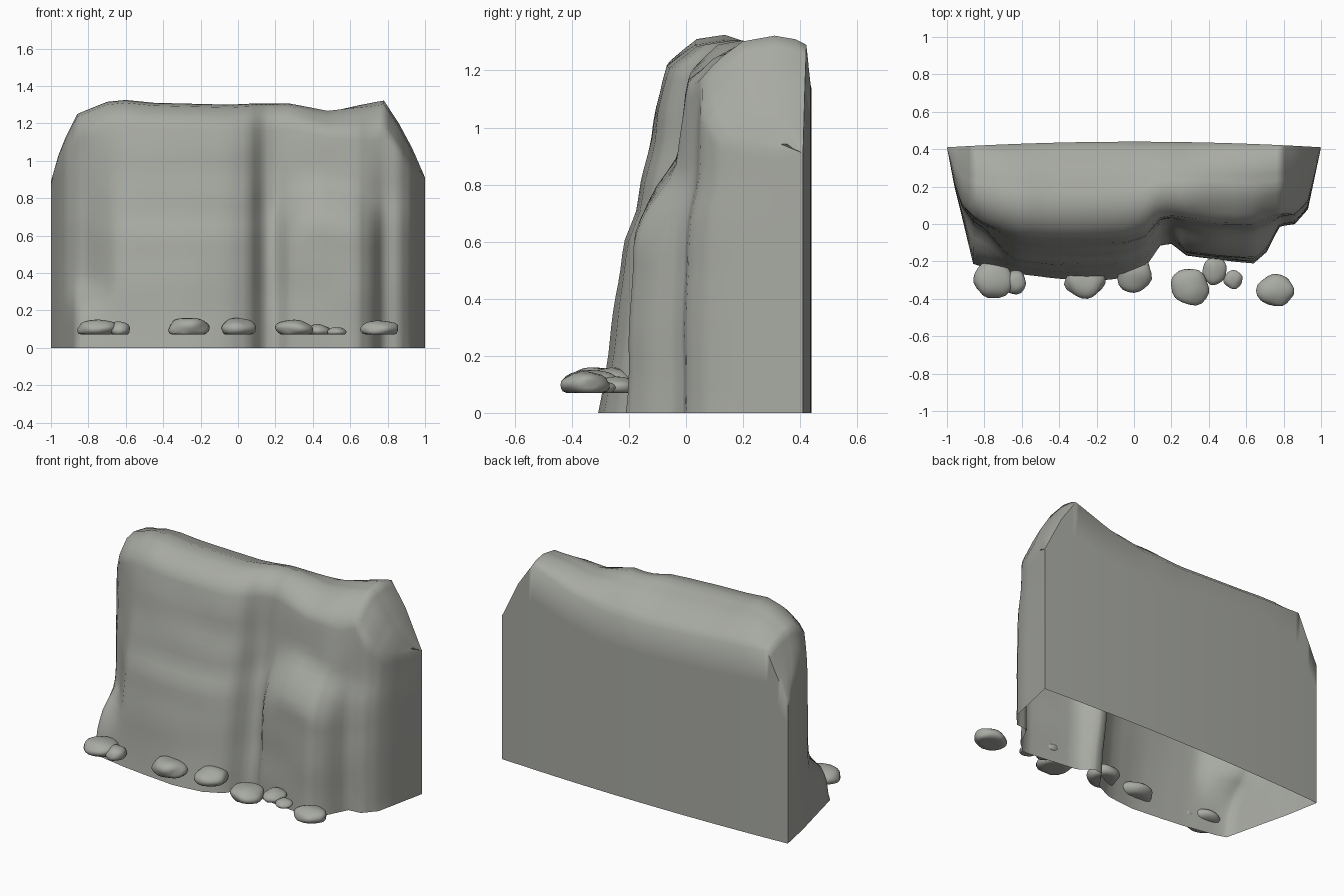
import bpy, bmesh, math
from mathutils import Vector, noise

cube = bpy.data.objects.get("Cube")
if cube:
    bpy.data.objects.remove(cube, do_unlink=True)

stone = bpy.data.materials.new("grey stone")
stone.use_nodes = True
COLOUR = (0.39, 0.40, 0.365, 1)
stone.diffuse_color = COLOUR
stone.node_tree.nodes["Principled BSDF"].inputs["Base Color"].default_value = COLOUR


def lerp(points, t):
    """Piecewise linear lookup; each point is (key, value, ...)."""
    for a, b in zip(points, points[1:]):
        if t <= b[0]:
            f = max(0, (t - a[0]) / (b[0] - a[0]))
            return [p + (q - p) * f for p, q in zip(a[1:], b[1:])]
    return list(points[-1][1:])


def ramp(t, start, end):
    return min(1, max(0, (t - start) / (end - start)))


def finish(name, bm, angle):
    mesh = bpy.data.meshes.new(name)
    bm.to_mesh(mesh)
    bm.free()
    mesh.materials.append(stone)
    obj = bpy.data.objects.new(name, mesh)
    bpy.context.collection.objects.link(obj)
    bpy.ops.object.select_all(action='DESELECT')
    obj.select_set(True)
    bpy.context.view_layer.objects.active = obj
    bpy.ops.object.shade_smooth_by_angle(angle=math.radians(angle))


# Cliff plan: x, front y at the foot, front y at the rim, crest height
PLAN = [(-1, .41, .41, .89), (-.96, .2, .22, 1.03), (-.92, .04, .1, 1.13),
        (-.86, -.21, .04, 1.25), (-.8, -.23, 0, 1.275), (-.7, -.25, -.03, 1.315),
        (-.6, -.27, -.06, 1.325), (-.45, -.29, -.07, 1.31), (-.25, -.305, -.07, 1.305),
        (-.05, -.285, -.06, 1.3), (.06, -.235, -.03, 1.305), (.14, -.12, .03, 1.305),
        (.2, -.11, .04, 1.305), (.28, -.17, .03, 1.305), (.48, -.19, .02, 1.275),
        (.64, -.21, .01, 1.3), (.71, -.15, .03, 1.31), (.78, -.01, .05, 1.322),
        (.86, 0, .06, 1.2), (.93, .08, .12, 1.07), (1, .41, .41, .91)]
# How far the face has leaned back at each height, for each mass
MAIN_LEAN = [(0, 0), (.2, .13), (.4, .23), (.6, .36), (.7, .55), (.8, .61),
             (.95, .78), (1.05, .82), (1.22, 1)]
CORNER_LEAN = [(0, 0), (.15, .1), (.25, .33), (.34, .82), (.6, .9), (1.2, 1)]
GROOVE_LEAN = [(0, 0), (.3, .3), (.6, .55), (.75, .85), (1.2, 1)]
BUTTRESS_LEAN = [(0, 0), (.6, .1), (.72, .35), (.84, .78), (1, .87), (1.2, 1)]
# Height of the buttress ledge along x, and of the back wall's upper edge
LEDGE = [(.14, .68), (.28, .73), (.4, .83), (.55, .79), (.72, .72)]
BACK_EDGE = [(-1, .89), (-.86, 1.18), (-.7, 1.17), (0, 1.13), (.3, 1.14), (.55, 1.2),
             (.78, 1.29), (.88, 1.15), (1, .91)]
ROWS, CAP, BACK = 24, 10, 6


def front_lean(x, z):
    main = lerp(MAIN_LEAN, z)[0]
    groove = lerp(GROOVE_LEAN, z)[0]
    if x > .14:
        shift = (.75 - lerp(LEDGE, x)[0]) * min(1, z / .5)
        buttress = lerp(BUTTRESS_LEAN, z + shift)[0]
        return groove + (buttress - groove) * ramp(x, .19, .27)
    corner = ramp(x, -.66, -.8)
    hollow = ramp(x, .06, .14)
    return main + (lerp(CORNER_LEAN, z)[0] - main) * corner + (groove - main) * hollow


def column(x):
    foot, rim, crest = lerp(PLAN, x)
    back_y = .41 + .03 * (1 - x * x)
    back_z = min(lerp(BACK_EDGE, x)[0], crest)
    depth = back_y - rim
    flank = ramp(x, .3, .75)
    shoulder = crest - min(.09 + .09 * flank ** 2, .4 * depth)
    pts = []
    for i in range(ROWS + 1):
        z = shoulder * i / ROWS
        y = foot + (rim - foot) * front_lean(x, z)
        y += .008 * noise.noise(Vector((x * 3, 0, z * 5))) * min(1, depth * 3)
        pts.append((x, y, z))
    # rounded crown, then down the back
    drop = crest - back_z
    crown = [(0, shoulder), (.2, crest - (.015 + .06 * flank) * min(1, depth * 3)),
             (.4, crest - .02 * flank), (.7, crest - .3 * drop * (1 - flank)),
             (.9, back_z + (.3 + .3 * flank) * drop), (1, back_z)]
    for i in range(1, CAP + 1):
        f = i / CAP
        pts.append((x, rim + depth * f, lerp(crown, f)[0]))
    for i in range(1, BACK + 1):
        pts.append((x, back_y, back_z * (1 - i / BACK)))
    return pts


xs = []
for a, b in zip(PLAN, PLAN[1:]):
    xs += [a[0] + (b[0] - a[0]) * k / 3 for k in range(3)]
xs.append(1)

# Cliff shell, open underneath
bm = bmesh.new()
grid = [[bm.verts.new(p) for p in column(x)] for x in xs]
for a, b in zip(grid, grid[1:]):
    for i in range(len(a) - 1):
        bm.faces.new((a[i], b[i], b[i + 1], a[i + 1]))
face = [v for col in grid[2:-2] for v in col[1:ROWS + 2]]
bmesh.ops.smooth_vert(bm, verts=face, factor=.4, use_axis_y=True)
# close each end column onto its single corner edge
for v in grid[0] + grid[-1]:
    v.co.y = .41
bmesh.ops.remove_doubles(bm, verts=bm.verts, dist=.0005)
finish("cliff", bm, 68)

# Fallen rocks: x, y, half width, half depth, top height
ROCKS = [(-.75, -.295, .105, .105, .15), (-.635, -.31, .055, .065, .14), (-.265, -.31, .105, .09, .16),
         (0, -.265, .095, .095, .155), (.3, -.335, .1, .1, .15), (.43, -.25, .065, .075, .125),
         (.53, -.295, .05, .05, .11), (.76, -.355, .1, .085, .145)]
GROUND = .07
for n, (x, y, w, d, top) in enumerate(ROCKS, 1):
    bm = bmesh.new()
    bmesh.ops.create_icosphere(bm, subdivisions=3, radius=1)
    offset = Vector((n * 7.3, n * 2.1, 0))
    for v in bm.verts:
        p = v.co * (1 + .18 * noise.noise(v.co * 1.1 + offset))
        height = top - GROUND
        v.co = (x + w * p.x, y + d * p.y, max(GROUND, GROUND + height * (.4 + .62 * p.z)))
    finish(f"fallen_rock_{n}", bm, 40)
